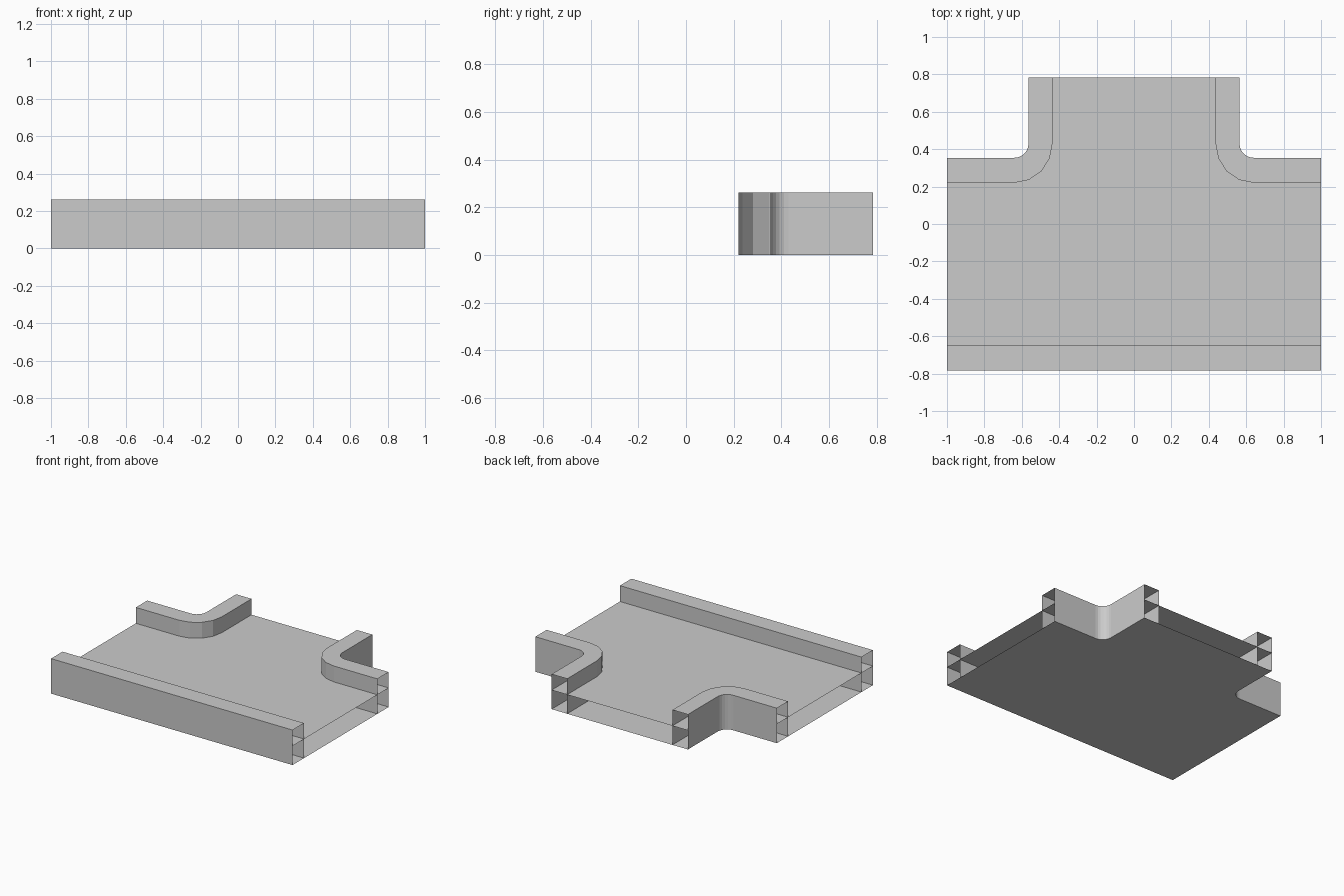
import bpy
import bmesh
from math import sin, cos, pi

if "Cube" in bpy.data.objects:
    bpy.data.objects.remove(bpy.data.objects["Cube"], do_unlink=True)

HALF_X, HALF_Y = 1.0, 0.783
TOP, FLOOR = 0.262, 0.143
BEND_X, BEND_Y = 0.64, 0.43        # shared centre of both wall bends

grey = bpy.data.materials.new("plain grey")
grey.use_nodes = True
colour = (0.6, 0.6, 0.6, 1)
grey.diffuse_color = colour
grey.node_tree.nodes["Principled BSDF"].inputs["Base Color"].default_value = colour


def bend_path(rx, ry, steps):
    """Path from the side opening, round the bend, to the back opening."""
    arc = [(BEND_X - rx * sin(a), BEND_Y - ry * cos(a))
           for a in (i * pi / 2 / steps for i in range(steps + 1))]
    return [(HALF_X, BEND_Y - ry)] + arc + [(BEND_X - rx, HALF_Y)]


def add_sheet(bm, outline, z, up=True):
    pts = outline if up else outline[::-1]
    bm.faces.new([bm.verts.new((x, y, z)) for x, y in pts])


def add_strip(bm, path):
    """Upright faces along a path, facing its right-hand side."""
    low = [bm.verts.new((x, y, 0)) for x, y in path]
    high = [bm.verts.new((x, y, TOP)) for x, y in path]
    for i in range(len(path) - 1):
        bm.faces.new((low[i], low[i + 1], high[i + 1], high[i]))


def finish(bm, name, mirrored=False):
    bmesh.ops.remove_doubles(bm, verts=bm.verts, dist=0.0005)
    mesh = bpy.data.meshes.new(name)
    bm.to_mesh(mesh)
    bm.free()
    mesh.materials.append(grey)
    obj = bpy.data.objects.new(name, mesh)
    bpy.context.collection.objects.link(obj)
    if mirrored:
        obj.modifiers.new("Mirror", "MIRROR").use_axis[0] = True
    return obj


def add_wall(name, outer, inner, mirrored=False):
    """Hollow wall with a closed top and open ends."""
    bm = bmesh.new()
    add_strip(bm, outer)
    add_strip(bm, inner[::-1])
    add_sheet(bm, outer + inner[::-1], TOP)
    finish(bm, name, mirrored)


# Floor and underside share the full T-shaped footprint
outer_bend = bend_path(0.076, 0.076, 6)
inner_bend = bend_path(0.204, 0.21, 4)
right_edge = [(HALF_X, -HALF_Y)] + outer_bend
footprint = right_edge + [(-x, y) for x, y in right_edge[::-1]]
for name, z, up in (("floor", FLOOR, True), ("underside", 0, False)):
    bm = bmesh.new()
    add_sheet(bm, footprint, z, up)
    finish(bm, name)

# Straight wall along the front
add_wall("front_wall",
         [(-HALF_X, -HALF_Y), (HALF_X, -HALF_Y)],
         [(-HALF_X, -0.647), (HALF_X, -0.647)])

# Curved walls at the two back corners
add_wall("corner_walls", outer_bend, inner_bend, mirrored=True)
